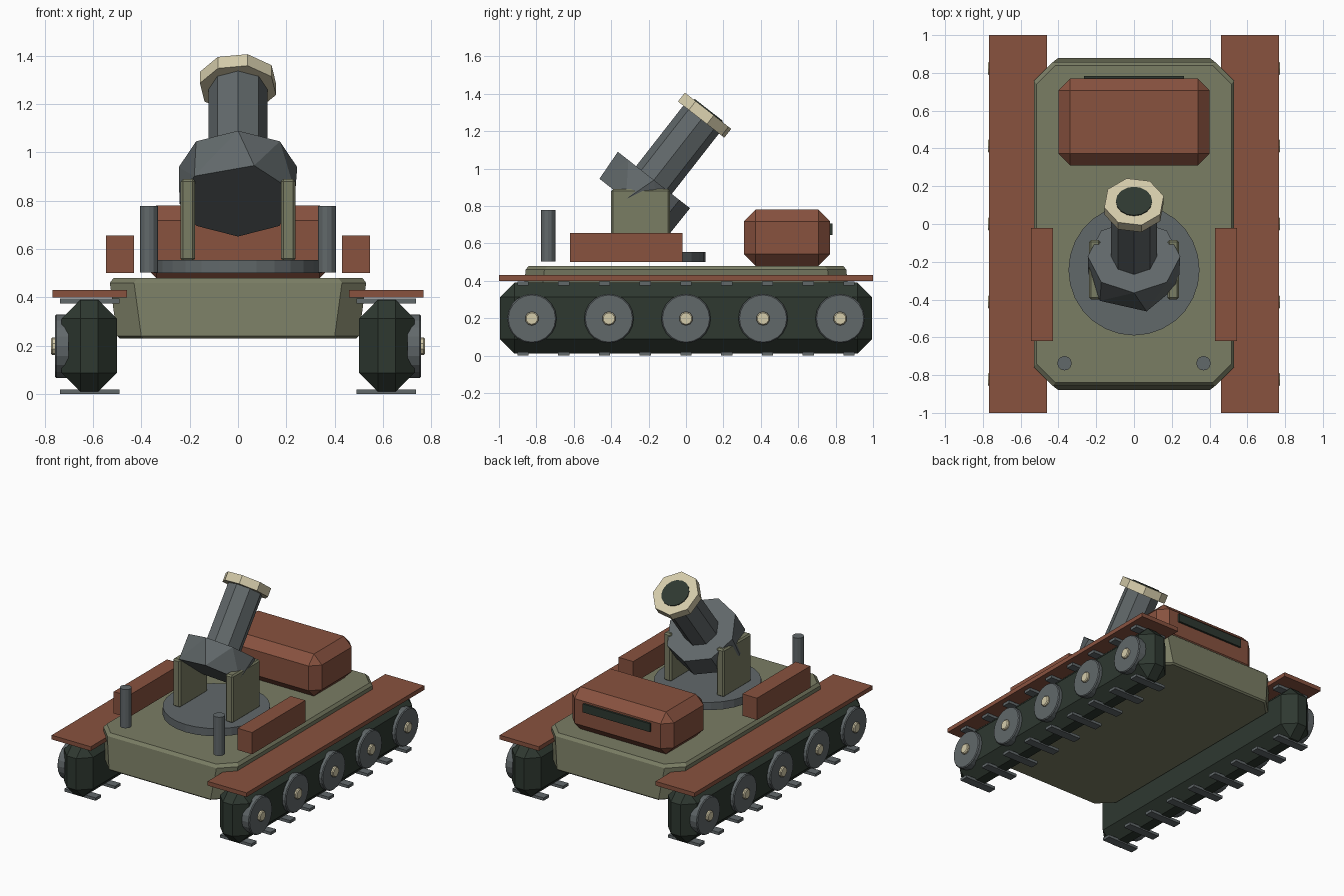
import bpy, bmesh, math
from mathutils import Matrix, Vector

if "Cube" in bpy.data.objects:
    bpy.data.objects.remove(bpy.data.objects["Cube"])


def material(name, r, g, b):
    m = bpy.data.materials.new(name)
    lin = [(c / 255 / 12.92) if c < 10 else ((c / 255 + 0.055) / 1.055) ** 2.4 for c in (r, g, b)]
    m.diffuse_color = (*lin, 1)
    m.use_nodes = True
    m.node_tree.nodes["Principled BSDF"].inputs["Base Color"].default_value = m.diffuse_color
    return m


OLIVE = material("olive", 122, 125, 100)
RUST = material("rust_red", 136, 82, 63)
STEEL = material("steel_grey", 97, 104, 106)
TAN = material("pale_tan", 212, 203, 170)
DARK = material("dark_green", 46, 56, 48)


def finish(name, bm, mat, matrix=None):
    if matrix is not None:
        bm.transform(matrix)
    bmesh.ops.recalc_face_normals(bm, faces=bm.faces)
    me = bpy.data.meshes.new(name)
    bm.to_mesh(me)
    bm.free()
    me.materials.append(mat)
    ob = bpy.data.objects.new(name, me)
    bpy.context.collection.objects.link(ob)
    return ob


def box(name, lo, hi, mat, bevel=0):
    lo, hi = Vector(lo), Vector(hi)
    bm = bmesh.new()
    size = hi - lo
    bmesh.ops.create_cube(bm, size=1, matrix=Matrix.Translation((lo + hi) / 2) @ Matrix.Diagonal((*size, 1)))
    if bevel:
        bmesh.ops.bevel(bm, geom=bm.edges[:], offset=bevel, segments=1, affect='EDGES')
    return finish(name, bm, mat)


def hull_of(name, points, mat, matrix=None):
    """Convex solid around a set of points."""
    bm = bmesh.new()
    for p in points:
        bm.verts.new(p)
    bmesh.ops.convex_hull(bm, input=bm.verts[:])
    bmesh.ops.dissolve_limit(bm, angle_limit=0.01, verts=bm.verts[:], edges=bm.edges[:])
    return finish(name, bm, mat, matrix)


def ring(r, z, angles):
    return [(r * math.cos(math.radians(a)), r * math.sin(math.radians(a)), z) for a in angles]


def even(n, start=0):
    return [start + 360 * i / n for i in range(n)]


def cyl(name, r, z0, z1, n, mat, matrix, start=0, bevel=0):
    pts = ring(r, z0, even(n, start)) + ring(r, z1 - bevel, even(n, start))
    if bevel:
        pts += ring(r - bevel, z1, even(n, start))
    return hull_of(name, pts, mat, matrix)


def octagon(hx, hy, c, z):
    return [(sx * x, sy * y, z) for sx in (-1, 1) for sy in (-1, 1)
            for x, y in ((hx, hy - c), (hx - c, hy))]


# Hull: tapered plan with cut corners
hull_of("hull", octagon(0.49, 0.87, 0.10, 0.23) + octagon(0.50, 0.88, 0.10, 0.24)
        + octagon(0.53, 0.857, 0.10, 0.46) + octagon(0.515, 0.84, 0.10, 0.48), OLIVE)

# Running gear and side fittings, mirrored left and right
for side, s in (("left", -1), ("right", 1)):
    def sbox(name, x0, x1, y0, y1, z0, z1, mat, bevel=0):
        a, b = sorted((s * x0, s * x1))
        box(side + "_" + name, (a, y0, z0), (b, y1, z1), mat, bevel)

    sbox("track", 0.50, 0.73, -0.995, 0.995, 0.01, 0.39, DARK, 0.078)
    sbox("fender", 0.46, 0.768, -1.0, 1.0, 0.40, 0.43, RUST)
    sbox("side_crate", 0.43, 0.545, -0.62, -0.02, 0.50, 0.655, RUST)
    sbox("cheek_plate", 0.178, 0.237, -0.40, -0.085, 0.55, 0.89, OLIVE, 0.01)
    # track cleats, bottom and top
    for i in range(9):
        y = -0.872 + 0.218 * i
        sbox("lower_cleat", 0.49, 0.737, y - 0.03, y + 0.03, 0.0, 0.02, STEEL)
        sbox("upper_cleat", 0.49, 0.737, y - 0.03, y + 0.03, 0.375, 0.395, STEEL)
    # road wheels with hubs
    for i in range(5):
        m = Matrix.Translation((0, -0.824 + 0.412 * i, 0.198)) @ Matrix.Rotation(s * math.pi / 2, 4, 'Y')
        cyl(side + "_wheel", 0.132, 0.70, 0.757, 20, STEEL, m, bevel=0.006)
        cyl(side + "_hub", 0.037, 0.74, 0.774, 10, TAN, m, bevel=0.006)
    # upright post at the front corner
    cyl(side + "_post", 0.038, 0.503, 0.778, 12, STEEL, Matrix.Translation((s * 0.368, -0.737, 0)))

# Turntable
cyl("turntable", 0.347, 0.50, 0.555, 28, STEEL, Matrix.Translation((0, -0.243, 0)))

# Engine box with rear vent
box("engine_box", (-0.40, 0.31, 0.48), (0.40, 0.77, 0.78), RUST, 0.062)
box("rear_vent", (-0.265, 0.765, 0.645), (0.265, 0.784, 0.705), DARK)

# Mortar, modelled upright then tilted towards the rear
tilt = Matrix.Translation((0, -0.225, 0.87)) @ Matrix.Rotation(math.radians(-38), 4, 'X')
# local -y becomes the raised front side, so angles there are negative
lower = [-13, -74, -138, -185, -225, -270, -315]
hull_of("breech", ring(0.243, -0.087, lower) + ring(0.245, 0.087, even(8)), STEEL, tilt)
cyl("barrel", 0.121, 0.05, 0.51, 8, STEEL, tilt)
cyl("muzzle_ring", 0.162, 0.497, 0.557, 8, TAN, tilt, start=14)
cyl("bore", 0.096, 0.54, 0.563, 16, DARK, tilt)
